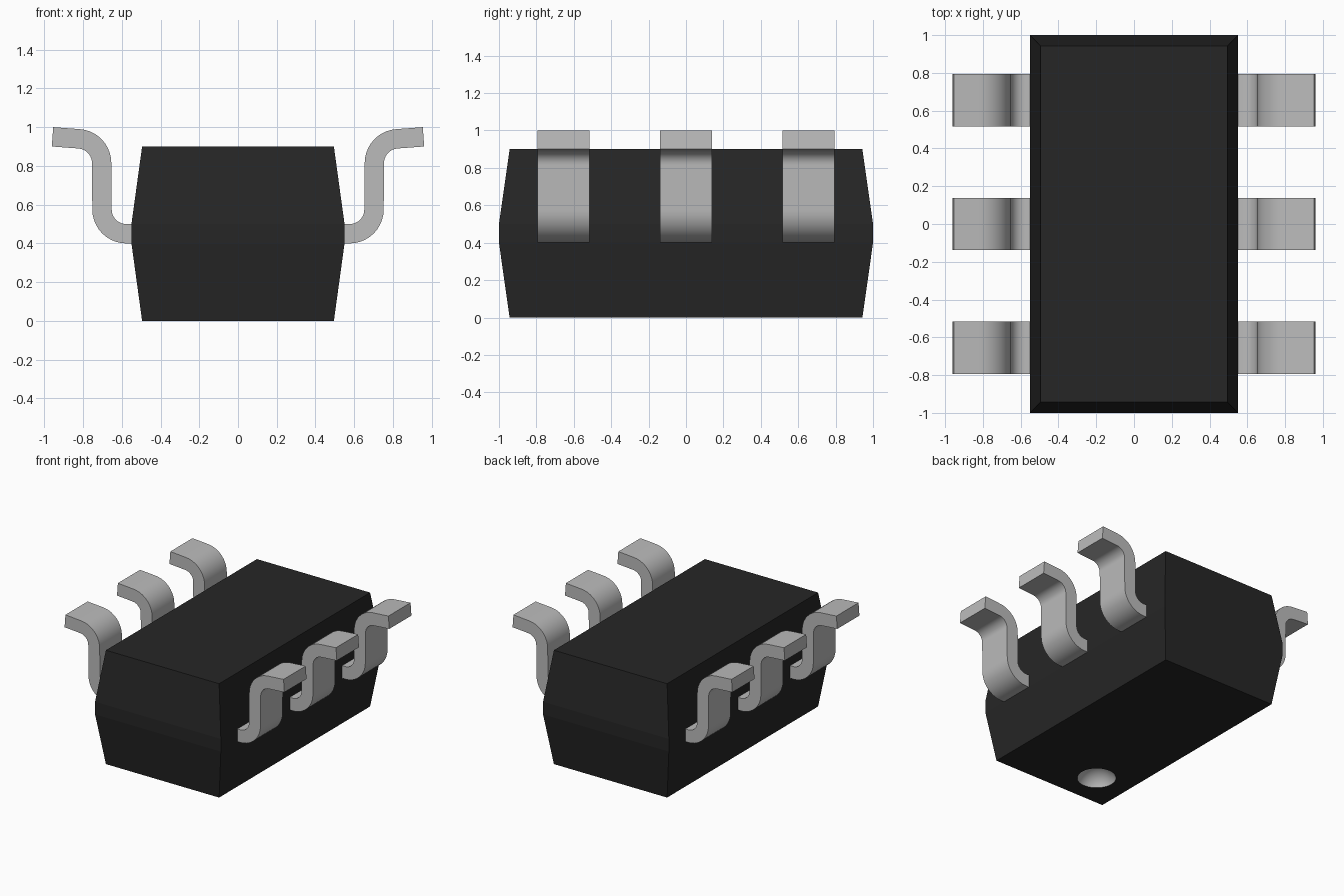
import bpy, bmesh, math
from mathutils import Vector

cube = bpy.data.objects.get("Cube")
if cube:
    bpy.data.objects.remove(cube, do_unlink=True)


def material(name, rgb, rough):
    m = bpy.data.materials.new(name)
    m.use_nodes = True
    m.diffuse_color = (*rgb, 1)
    bsdf = m.node_tree.nodes["Principled BSDF"]
    bsdf.inputs["Base Color"].default_value = (*rgb, 1)
    bsdf.inputs["Roughness"].default_value = rough
    return m


black = material("black plastic", (0.0195, 0.0195, 0.0195), 0.6)
silver = material("silver metal", (0.5, 0.5, 0.5), 0.5)


def add_object(name, bm, *mats):
    bmesh.ops.recalc_face_normals(bm, faces=bm.faces)
    me = bpy.data.meshes.new(name)
    bm.to_mesh(me)
    bm.free()
    for m in mats:
        me.materials.append(m)
    ob = bpy.data.objects.new(name, me)
    bpy.context.collection.objects.link(ob)
    return ob


def activate(ob):
    bpy.ops.object.select_all(action='DESELECT')
    ob.select_set(True)
    bpy.context.view_layer.objects.active = ob


# Body: rectangular rings, widest around the middle band
bm = bmesh.new()
rings = []
for z, hx, hy in [(0, 0.495, 0.943), (0.4, 0.55, 1), (0.5, 0.55, 1), (0.9, 0.495, 0.943)]:
    rings.append([bm.verts.new((sx * hx, sy * hy, z))
                  for sx, sy in [(-1, -1), (1, -1), (1, 1), (-1, 1)]])
for a, b in zip(rings, rings[1:]):
    for i in range(4):
        j = (i + 1) % 4
        bm.faces.new((a[i], a[j], b[j], b[i]))
bm.faces.new(rings[0][::-1])
bm.faces.new(rings[-1])
body = add_object("body", bm, black, silver)

# Round marker dimple cut into the underside
dx, dy, radius, depth = -0.215, -0.673, 0.139, 0.1
ball = (radius ** 2 + depth ** 2) / (2 * depth)
bm = bmesh.new()
bmesh.ops.create_uvsphere(bm, u_segments=40, v_segments=32, radius=ball)
bmesh.ops.translate(bm, verts=bm.verts, vec=(dx, dy, depth - ball))
cutter = add_object("dimple_cutter", bm, silver)
cutter.hide_render = True
cut = body.modifiers.new("dimple", 'BOOLEAN')
cut.operation = 'DIFFERENCE'
cut.solver = 'EXACT'
cut.object = cutter
activate(body)
bpy.ops.object.modifier_apply(modifier=cut.name)
bpy.data.objects.remove(cutter, do_unlink=True)
for p in body.data.polygons:
    c = p.center
    in_dimple = 0.0005 < c.z < depth + 0.01 and math.hypot(c.x - dx, c.y - dy) < radius + 0.005
    p.material_index = 1 if in_dimple else 0
    p.use_smooth = in_dimple


# Lead centre line in x and z: out of the body, up, then out again
def arc(cx, cz, r, a0, a1, n=10):
    return [Vector((cx + r * math.cos(math.radians(a0 + (a1 - a0) * i / n)),
                    cz + r * math.sin(math.radians(a0 + (a1 - a0) * i / n))))
            for i in range(n + 1)]


path = ([Vector((0.5, 0.45))] + arc(0.577, 0.575, 0.125, -90, 0)
        + arc(0.829, 0.815, 0.125, 180, 94) + [Vector((0.9575, 0.95))])


def lead(name, side, y, width=0.277, thick=0.1):
    bm = bmesh.new()
    sections = []
    for i, p in enumerate(path):
        t = (path[min(i + 1, len(path) - 1)] - path[max(i - 1, 0)]).normalized()
        n = Vector((-t.y, t.x)) * thick / 2
        sections.append([bm.verts.new((side * q.x, y + s * width / 2, q.y))
                         for q, s in [(p + n, -1), (p + n, 1), (p - n, 1), (p - n, -1)]])
    for a, b in zip(sections, sections[1:]):
        for i in range(4):
            j = (i + 1) % 4
            bm.faces.new((a[i], a[j], b[j], b[i]))
    bm.faces.new(sections[0])
    bm.faces.new(sections[-1])
    ob = add_object(name, bm, silver)
    activate(ob)
    bpy.ops.object.shade_smooth_by_angle(angle=math.radians(30))


# Three leads on each side
for side, side_name in [(1, "left"), (-1, "right")]:
    for y, place in [(-0.655, "front"), (0, "middle"), (0.655, "back")]:
        lead(f"{side_name}_{place}_lead", side, y)
